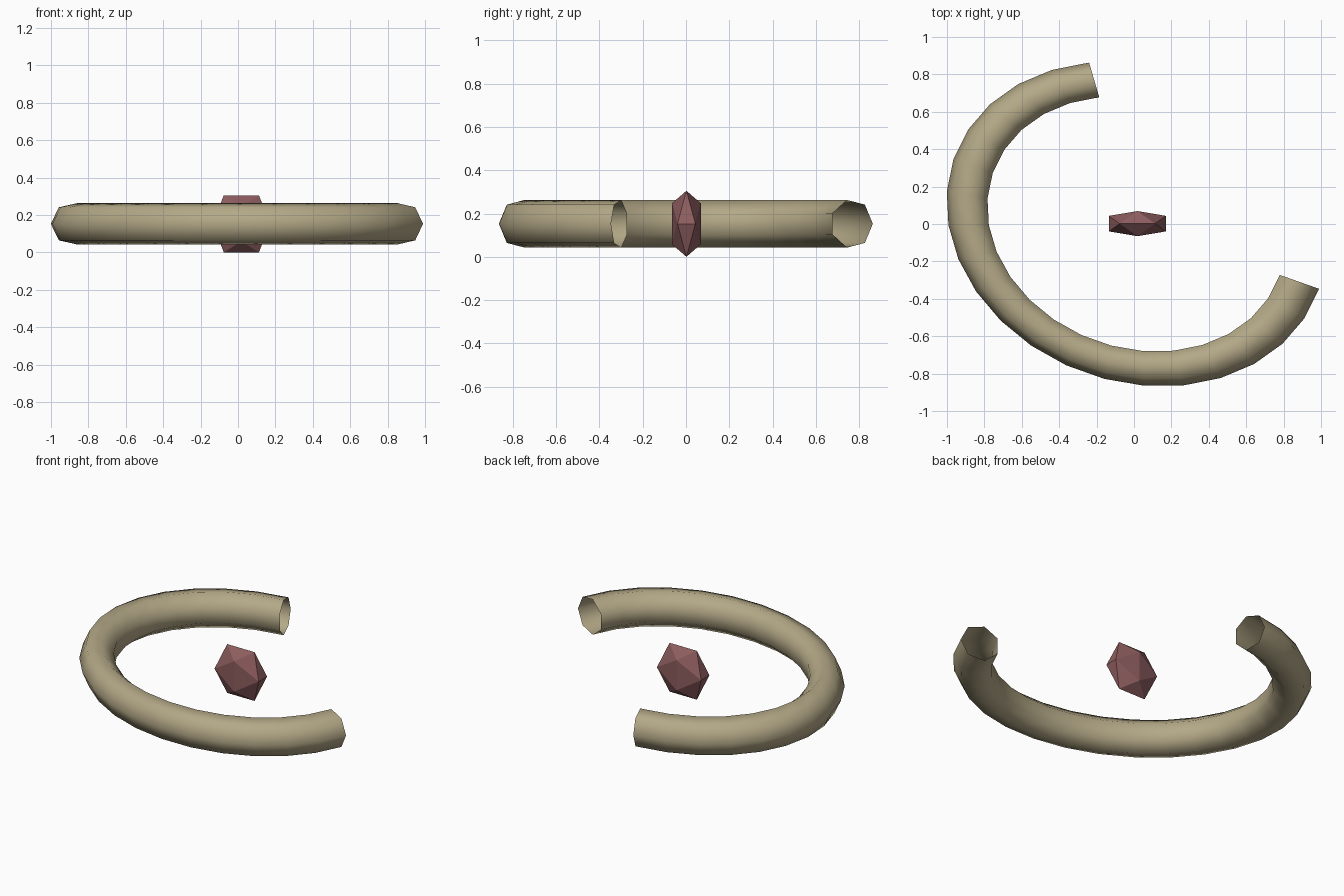
import bpy, bmesh
from math import sin, cos, pi, radians

if "Cube" in bpy.data.objects:
    bpy.data.objects.remove(bpy.data.objects["Cube"])

CX, CZ = 0.012, 0.153


def finish(bm, name, color, smooth):
    bmesh.ops.recalc_face_normals(bm, faces=bm.faces)
    for f in bm.faces:
        f.smooth = smooth
    me = bpy.data.meshes.new(name)
    bm.to_mesh(me)
    bm.free()
    mat = bpy.data.materials.new(name + "_material")
    mat.diffuse_color = (*color, 1)
    mat.use_nodes = True
    mat.node_tree.nodes["Principled BSDF"].inputs["Base Color"].default_value = mat.diffuse_color
    me.materials.append(mat)
    ob = bpy.data.objects.new(name, me)
    bpy.context.collection.objects.link(ob)
    return ob


# open ring: 240 degree sweep of a seven-sided tube, skewed to an oval
U, V = (-0.252, 0.863), (-0.983, -0.098)   # oval conjugate half-axes (outer edge)
MAJOR, MINOR, SIDES, STEPS = 0.887, 0.113, 7, 20
bm = bmesh.new()
rings = []
for i in range(STEPS + 1):
    a = radians(12 * i)
    ring = []
    for j in range(SIDES):
        t = 2 * pi * j / SIDES
        r = MAJOR + MINOR * cos(t)
        ring.append(bm.verts.new((CX + r * (U[0] * cos(a) + V[0] * sin(a)),
                                  r * (U[1] * cos(a) + V[1] * sin(a)),
                                  CZ + MINOR * sin(t))))
    rings.append(ring)
for r0, r1 in zip(rings, rings[1:]):
    for j in range(SIDES):
        k = (j + 1) % SIDES
        bm.faces.new((r0[j], r0[k], r1[k], r1[j]))
# outward normals on the open tube
finish(bm, "open_ring", (0.45, 0.39, 0.24), True)

# faceted gem: icosahedron flattened front to back
G = (1 + 5 ** 0.5) / 2
S, SY = 0.0942, 0.0415
bm = bmesh.new()
for p in (-1, 1):
    for q in (-G, G):
        for x, y, z in ((p, 0, q), (q, p, 0), (0, q, p)):
            bm.verts.new((0.018 + x * S, 0.002 + y * SY, CZ + z * S))
bmesh.ops.convex_hull(bm, input=bm.verts)
finish(bm, "gem", (0.27, 0.11, 0.115), False)
